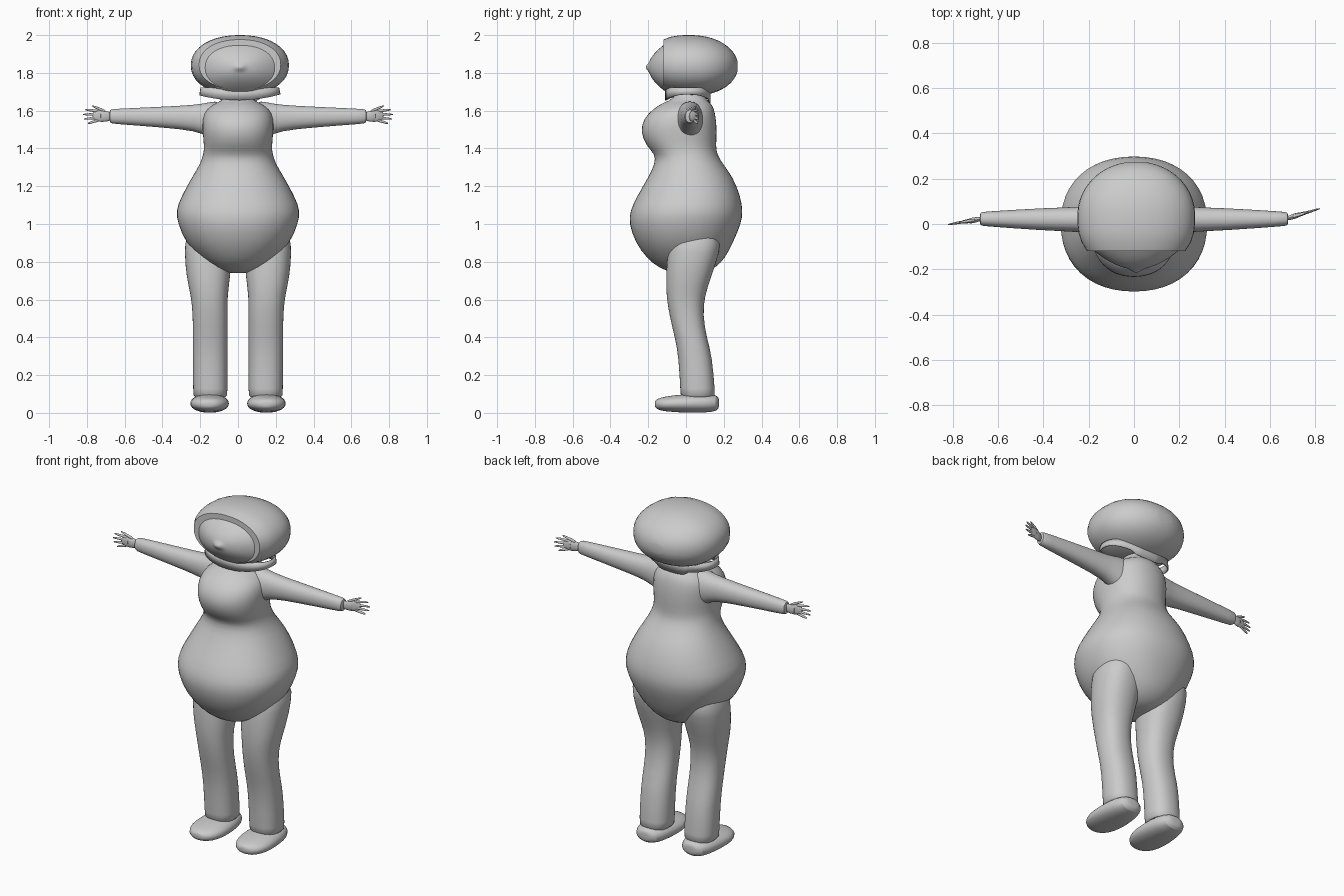
import bpy, bmesh, math
from mathutils import Vector

cube = bpy.data.objects.get("Cube")
if cube:
    bpy.data.objects.remove(cube, do_unlink=True)

grey = bpy.data.materials.new("plain grey")
grey.use_nodes = True
grey.diffuse_color = (0.6, 0.6, 0.6, 1)
grey.node_tree.nodes["Principled BSDF"].inputs["Base Color"].default_value = (0.6, 0.6, 0.6, 1)


def spow(v, p):
    return math.copysign(abs(v) ** p, v)


def ring(axis, t, u0, u1, v0, v1, n, power):
    """Rounded loop filling the box u0..u1, v0..v1, square to the axis at t."""
    pts = []
    for i in range(n):
        a = math.tau * i / n
        u = (u0 + u1) / 2 + (u1 - u0) / 2 * spow(math.cos(a), 2 / power)
        v = (v0 + v1) / 2 + (v1 - v0) / 2 * spow(math.sin(a), 2 / power)
        pts.append(Vector({"x": (t, u, v), "y": (u, t, v), "z": (u, v, t)}[axis]))
    return pts


def loft(name, rings, caps=True, subdiv=1, angle=50):
    bm = bmesh.new()
    loops = [[bm.verts.new(p) for p in r] for r in rings]
    n = len(loops[0])
    for a, b in zip(loops, loops[1:]):
        for i in range(n):
            j = (i + 1) % n
            bm.faces.new((a[i], a[j], b[j], b[i]))
    if caps:
        for loop in (loops[0], loops[-1]):
            centre = bm.verts.new(sum((v.co for v in loop), Vector()) / n)
            for i in range(n):
                bm.faces.new((loop[i], loop[(i + 1) % n], centre))
    bmesh.ops.recalc_face_normals(bm, faces=bm.faces)
    mesh = bpy.data.meshes.new(name)
    bm.to_mesh(mesh)
    bm.free()
    mesh.materials.append(grey)
    obj = bpy.data.objects.new(name, mesh)
    bpy.context.collection.objects.link(obj)
    if subdiv:
        obj.modifiers.new("smooth surface", "SUBSURF").levels = subdiv
        obj.modifiers[-1].render_levels = subdiv
    bpy.ops.object.select_all(action="DESELECT")
    obj.select_set(True)
    bpy.context.view_layer.objects.active = obj
    bpy.ops.object.shade_smooth_by_angle(angle=math.radians(angle))
    return obj


def tube(name, axis, sections, n=24, power=2.2, **kw):
    return loft(name, [ring(axis, *s, n, power) for s in sections], **kw)


# Torso: height, half width, front, back
body = [(0.74, 0.06, -0.07, 0.1), (0.77, 0.14, -0.15, 0.16), (0.82, 0.2, -0.21, 0.21),
        (0.9, 0.28, -0.27, 0.25), (1.0, 0.32, -0.305, 0.295), (1.07, 0.335, -0.3, 0.305),
        (1.15, 0.3, -0.26, 0.29), (1.25, 0.245, -0.2, 0.25), (1.32, 0.2, -0.165, 0.195),
        (1.37, 0.185, -0.165, 0.165), (1.41, 0.18, -0.21, 0.16), (1.49, 0.19, -0.245, 0.165),
        (1.56, 0.19, -0.225, 0.16), (1.61, 0.17, -0.175, 0.15), (1.645, 0.11, -0.12, 0.13),
        (1.66, 0.07, -0.06, 0.1), (1.74, 0.065, -0.05, 0.09)]
tube("torso", "z", [(z, -w, w, f, b) for z, w, f, b in body])

# Trouser legs: height, inner, outer, front, back
leg = [(0.08, 0.055, 0.238, -0.03, 0.155), (0.1, 0.055, 0.238, -0.03, 0.155),
       (0.3, 0.055, 0.24, -0.04, 0.14), (0.4, 0.055, 0.24, -0.06, 0.11),
       (0.52, 0.055, 0.24, -0.09, 0.09), (0.62, 0.055, 0.25, -0.105, 0.1),
       (0.72, 0.04, 0.275, -0.108, 0.135), (0.85, 0.03, 0.285, -0.1, 0.18),
       (0.95, 0.05, 0.28, -0.08, 0.19)]
# Shoes, heel to toe: y, inner, outer, bottom, top
shoe = [(0.175, 0.12, 0.18, 0.03, 0.075), (0.165, 0.08, 0.22, 0.008, 0.095),
        (0.1, 0.055, 0.245, 0.0, 0.105), (0.0, 0.045, 0.255, 0.0, 0.1),
        (-0.08, 0.048, 0.255, 0.005, 0.092), (-0.145, 0.08, 0.225, 0.012, 0.08),
        (-0.165, 0.12, 0.18, 0.03, 0.065)]
# Sleeves: x, y range, z range
sleeve = [(0.08, -0.06, 0.1, 1.42, 1.66), (0.16, -0.05, 0.09, 1.46, 1.645),
          (0.22, -0.036, 0.076, 1.492, 1.632), (0.4, -0.03, 0.072, 1.51, 1.622),
          (0.66, -0.01, 0.055, 1.53, 1.61), (0.68, -0.008, 0.053, 1.532, 1.608)]


def mirror_box(sections, side, axis):
    """Flip section boxes across x for the given side."""
    if side > 0:
        return sections
    if axis == "x":
        return [(-s[0], *s[1:]) for s in sections]
    return [(s[0], -s[2], -s[1], s[3], s[4]) for s in sections]


for side, label, drift in ((1, "left", 0.045), (-1, "right", -0.025)):
    tube(label + "_leg", "z", mirror_box(leg, side, "z"), n=20, power=2.3)
    tube(label + "_shoe", "y", mirror_box(shoe, side, "y"), n=20)
    tube(label + "_sleeve", "x", mirror_box(sleeve, side, "x"), n=16)

    # Hand drifts forward or back along its length
    def hand_part(name, path, thick, tall):
        sections = []
        for k, (x, z) in enumerate(path):
            y = 0.023 + drift * (x - 0.67) / 0.15
            s = (1, 1, 0.5)[k]
            sections.append((side * x, y - thick * s, y + thick * s, z - tall * s, z + tall * s))
        tube(label + name, "x", sections, n=8, power=2)

    hand_part("_wrist", [(0.73, 1.572), (0.7, 1.57), (0.66, 1.57)], 0.014, 0.034)
    hand_part("_palm", [(0.695, 1.572), (0.74, 1.573), (0.77, 1.574)], 0.011, 0.037)
    hand_part("_thumb", [(0.7, 1.595), (0.74, 1.612), (0.772, 1.625)], 0.008, 0.009)
    for i, (tip, z) in enumerate(((0.81, 1.605), (0.82, 1.58), (0.816, 1.556), (0.795, 1.532))):
        base = 1.597 - 0.016 * i
        hand_part(f"_finger_{i + 1}", [(0.735, base), (0.78, (base + 2 * z) / 3), (tip, z)],
                  0.007, 0.008)

# Hood: rounded shell, blunt at the front and open for the face
RIM = -0.12
hood = []
for k in range(17):
    if k < 15:
        y = RIM + (0.268 - RIM) * math.sin(math.pi / 2 * k / 15)
    else:
        y = (0.2695, 0.272)[k - 15]
    u = (y - 0.035) / (0.24 if y > 0.035 else 0.225)
    p = 2.05 if u > 0 else 2.6
    s = max(0.03, (1 - min(1, abs(u)) ** p)) ** (1 / p)
    zc = 1.84 - 0.005 * u
    hood.append(ring("y", y, 0.01 - 0.26 * s, 0.01 + 0.26 * s, zc - 0.16 * s, zc + 0.16 * s, 40, 2.15))
loft("hood", hood, subdiv=0)

# Face: domed plate with a small pointed nose
face = []
for k in range(15):
    r = 1 - k / 14.5
    y = RIM + 0.012 - 0.092 * (1 - r ** 1.9) - 0.016 * max(0, 1 - r / 0.2)
    face.append(ring("y", y, 0.01 - 0.198 * r, 0.01 + 0.198 * r,
                     1.83 - 0.13 * r, 1.83 + 0.125 * r, 40, 2.2))
loft("face", face, subdiv=0)

# Collar: thin flared band that dips at the middle and points down at the back
collar = []
for t in (0, 1):
    band = ring("z", 0, -0.205, 0.225, -0.11, 0.13, 40, 2.3)
    for p in band:
        dip = 1.655 + 0.03 * (p.x / 0.22) ** 2 - (0.015 if p.y > 0.12 else 0)
        p.z = 1.722 if t else dip
        if t:
            p.x *= 0.97
    collar.append(band)
band = loft("collar", collar, caps=False, subdiv=0)
band.modifiers.new("cloth thickness", "SOLIDIFY").thickness = 0.006
